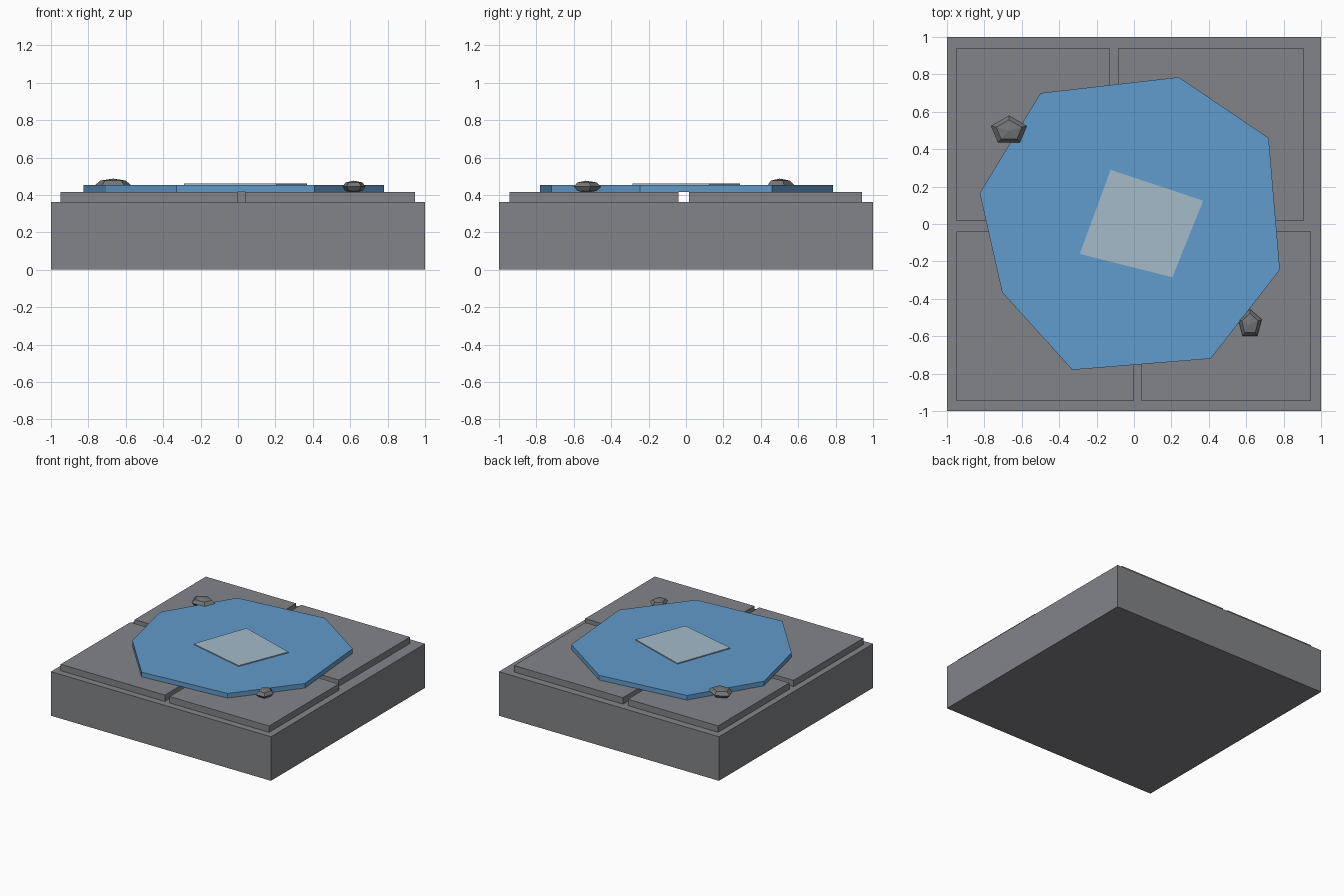
import bpy, bmesh, math

if "Cube" in bpy.data.objects:
    bpy.data.objects.remove(bpy.data.objects["Cube"])


def material(name, r, g, b):
    """Flat colour from 0-255 sRGB values, stored as linear."""
    lin = [(c / 255 / 12.92) if c < 10 else ((c / 255 + 0.055) / 1.055) ** 2.4 for c in (r, g, b)]
    m = bpy.data.materials.new(name)
    m.diffuse_color = (*lin, 1)
    m.use_nodes = True
    m.node_tree.nodes["Principled BSDF"].inputs["Base Color"].default_value = m.diffuse_color
    return m


stone = material("stone grey", 130, 132, 136)
pebble_grey = material("pebble grey", 115, 117, 119)
water = material("water blue", 97, 155, 204)
shine = material("pale reflection", 163, 187, 202)


def finish(name, bm, mat):
    bmesh.ops.recalc_face_normals(bm, faces=bm.faces)
    mesh = bpy.data.meshes.new(name)
    bm.to_mesh(mesh)
    bm.free()
    mesh.materials.append(mat)
    obj = bpy.data.objects.new(name, mesh)
    bpy.context.collection.objects.link(obj)
    return obj


def slab(name, outline, z0, z1, mat):
    """Extrude a flat outline from z0 up to z1."""
    bm = bmesh.new()
    face = bm.faces.new([bm.verts.new((x, y, z0)) for x, y in outline])
    ext = bmesh.ops.extrude_face_region(bm, geom=[face], use_keep_orig=True)
    top = [v for v in ext["geom"] if isinstance(v, bmesh.types.BMVert)]
    bmesh.ops.translate(bm, verts=top, vec=(0, 0, z1 - z0))
    return finish(name, bm, mat)


def rect(x0, x1, y0, y1):
    return [(x0, y0), (x1, y0), (x1, y1), (x0, y1)]


def pebble(name, centre, radii):
    """Five-sided, four-ring faceted stone with one corner towards +y."""
    bm = bmesh.new()
    bmesh.ops.create_uvsphere(bm, u_segments=5, v_segments=4, radius=1)
    # turn whichever corner the primitive starts on towards +y
    v = max(bm.verts, key=lambda v: v.co.x ** 2 + v.co.y ** 2)
    turn = math.pi / 2 - math.atan2(v.co.y, v.co.x)
    c, s = math.cos(turn), math.sin(turn)
    for v in bm.verts:
        x, y, z = v.co
        v.co = (centre[0] + radii[0] * (c * x - s * y),
                centre[1] + radii[1] * (s * x + c * y),
                centre[2] + radii[2] * z)
    return finish(name, bm, pebble_grey)


# Base block
slab("base_block", rect(-1, 1, -1, 1), 0, 0.362, stone)

# Four paving slabs with uneven joints
paving = [(-0.95, -0.13, 0.015, 0.94), (-0.085, 0.905, 0.015, 0.94),
          (-0.95, -0.003, -0.945, -0.04), (0.04, 0.945, -0.945, -0.04)]
for i, p in enumerate(paving, 1):
    slab(f"paving_slab_{i}", rect(*p), 0.362, 0.415, stone)

# Puddle and its reflection
slab("puddle", [(-0.5, 0.70), (-0.825, 0.165), (-0.705, -0.365), (-0.33, -0.78),
                (0.41, -0.72), (0.78, -0.245), (0.72, 0.46), (0.24, 0.785)],
     0.415, 0.453, water)
slab("puddle_reflection", [(-0.125, 0.29), (-0.29, -0.16), (0.205, -0.285), (0.37, 0.125)],
     0.453, 0.461, shine)

# Pebbles at the water's edge
pebble("pebble_back", (-0.668, 0.50, 0.451), (0.102, 0.08, 0.036))
pebble("pebble_front", (0.62, -0.535, 0.444), (0.066, 0.08, 0.032))
